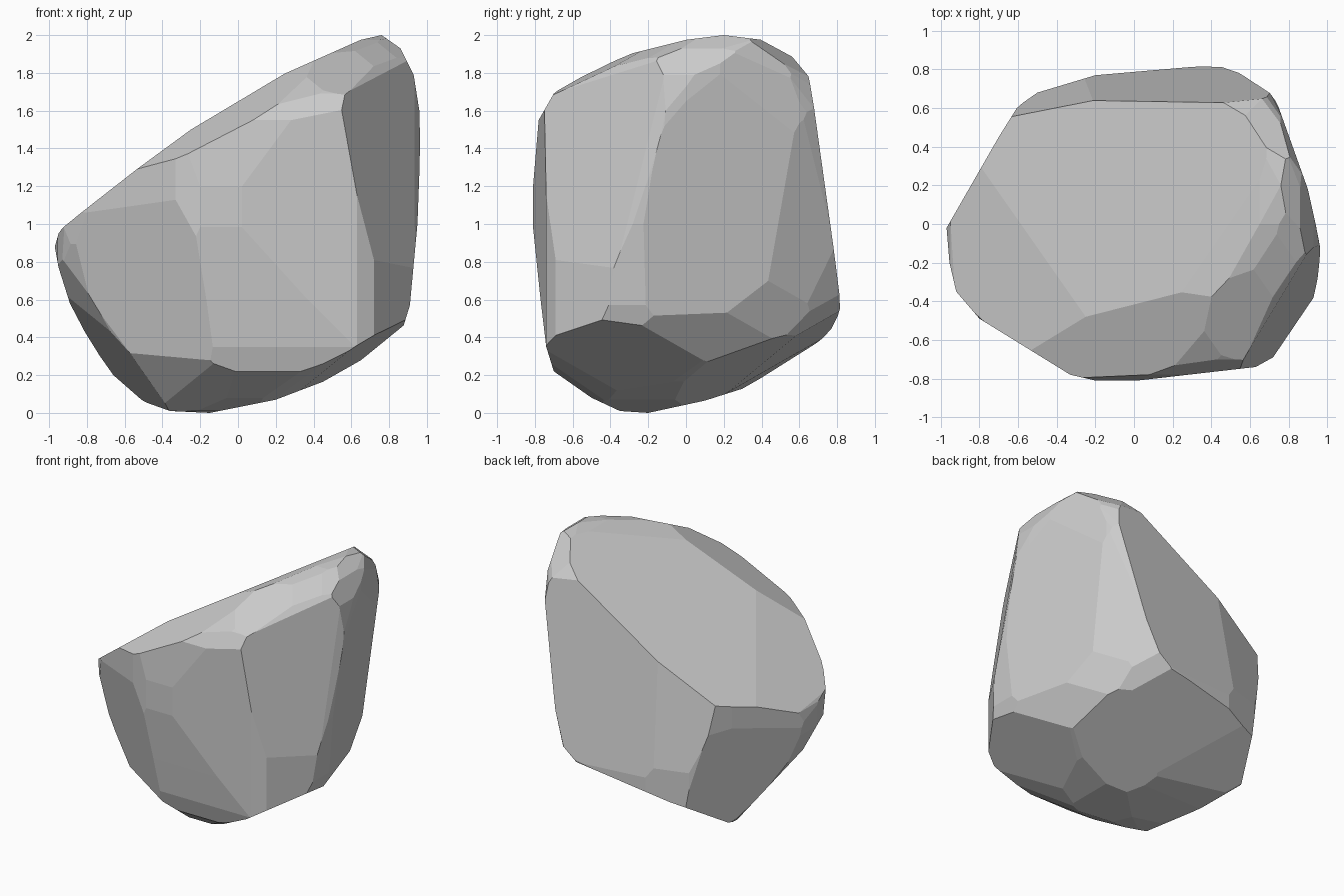
import bpy, bmesh
from math import radians, sin, cos
from mathutils import Vector

bm = bmesh.new()
bmesh.ops.create_cube(bm, size=4)
X, Y, Z = Vector((1, 0, 0)), Vector((0, 1, 0)), Vector((0, 0, 1))


def cut(point, normal):
    """Slice off everything beyond a plane and cap the hole."""
    geom = bm.verts[:] + bm.edges[:] + bm.faces[:]
    bmesh.ops.bisect_plane(bm, geom=geom, dist=1e-5, plane_co=Vector(point),
                           plane_no=Vector(normal).normalized(), clear_outer=True)
    edges = [e for e in bm.edges if e.is_boundary]
    if edges:
        bmesh.ops.holes_fill(bm, edges=edges, sides=0)


def cut_profile(points, a, b, origin=Vector()):
    """Trim the block to a counter-clockwise outline drawn on directions a and b."""
    for p, q in zip(points, points[1:] + points[:1]):
        cut(origin + p[0] * a + p[1] * b, (q[1] - p[1]) * a + (p[0] - q[0]) * b)


def slanted(azimuth, elevation):
    """Sideways and upward directions of a drawing plane seen from an angle."""
    az, el = radians(azimuth), radians(elevation)
    d = Vector((sin(az), -cos(az), 0))
    return Vector((cos(az), sin(az), 0)), cos(el) * Z - sin(el) * d


# Outlines: front (x, z), side (y, z) and top (x, y)
front = [(-.97, .88), (-.95, .77), (-.89, .58), (-.78, .37), (-.66, .2), (-.5, .06), (-.36, .01),
         (-.15, 0), (.2, .07), (.45, .165), (.75, .335), (.87, .44), (.91, .57), (.95, 1.0),
         (.965, 1.4), (.96, 1.6), (.93, 1.79), (.86, 1.93), (.76, 2), (.65, 1.975), (.2, 1.775),
         (-.35, 1.48), (-.65, 1.24), (-.9, 1.02), (-.95, .95)]
side = [(-.82, 1.08), (-.77, .6), (-.74, .35), (-.7, .22), (-.5, .08), (-.35, .01), (-.2, 0),
        (.1, .065), (.4, .16), (.7, .325), (.77, .41), (.815, .55), (.81, .7), (.78, 1.12),
        (.75, 1.4), (.7, 1.65), (.65, 1.78), (.55, 1.9), (.4, 1.975), (.2, 2), (0, 1.975),
        (-.3, 1.9), (-.6, 1.77), (-.7, 1.69), (-.78, 1.55)]
top = [(-.97, -.02), (-.955, -.2), (-.92, -.35), (-.8, -.49), (-.33, -.78), (-.2, -.81),
       (.02, -.81), (.63, -.74), (.72, -.69), (.93, -.38), (.95, -.3), (.965, -.13), (.94, 0),
       (.9, .18), (.75, .6), (.7, .7), (.6, .78), (.5, .82), (.38, .82), (-.2, .77),
       (-.5, .68), (-.6, .61), (-.7, .45)]
cut_profile(front, X, Z)
cut_profile(side, Y, Z)
cut_profile(top, X, Y)

# Slanted outlines, measured from the middle of the stone
front_right = [(-.955, .09), (-.95, -.014), (-.875, -.318), (-.74, -.645), (-.515, -.885),
               (-.264, -1.035), (-.128, -1.045), (.06, -1.005), (.585, -.78), (.765, -.54),
               (.85, -.3), (.97, .595), (.94, .73), (.88, .83), (.8, .86), (-.48, .347)]
back_left = [(-.965, .493), (-.895, -.25), (-.84, -.507), (-.75, -.615), (-.115, -.888),
             (.29, -1.03), (.34, -1.02), (.8, -.53), (.938, -.29), (.96, -.068), (.91, .142),
             (.76, .488), (.59, .72), (.02, .985), (-.372, 1.062), (-.574, 1.069),
             (-.72, 1.057), (-.86, .95), (-.945, .696)]
cut_profile(front_right, *slanted(35, 25), Z)
cut_profile(back_left, *slanted(215, 25), Z)

# Oblique facets: point on the facet, outward normal
facets = [
    ((.33, -.36, 1.835), (-.5, -.38, 1)),     # front slope of top
    ((-.53, .35, 1.29), (-.755, .05, 1)),     # left of top
    ((.62, -.6, 1.73), (.6, -.55, .6)),       # bevel front right
    ((.7, .57, 1.83), (.3, .6, .75)),         # back peak corner
    ((-.55, -.645, 1.1), (-.5, -.85, -.17)),  # front left
    ((.73, -.7, .71), (.84, -.55, .14)),      # front right
    ((.93, -.37, .82), (.9, -.43, .11)),      # front right, inner
    ((.965, -.13, 1.5), (1, .29, -.085)),     # right
    ((.4, .82, .55), (-.083, 1, .157)),       # back
    ((-.35, .73, .6), (-.3, 1, .17)),         # back, left part
    ((-.78, .31, .9), (-.86, .52, -.12)),     # back left
    ((0, 0, .03), (.31, .38, -1)),            # underside, back right
    ((-.65, -.6, .28), (-.6, -.4, -1)),       # underside, front left
    ((.7, -.65, .31), (.3, -.4, -1)),         # underside, front right
]
for point, normal in facets:
    cut(point, normal)

# Tidy slivers, then build the stone
bmesh.ops.remove_doubles(bm, verts=bm.verts, dist=.008)
bmesh.ops.recalc_face_normals(bm, faces=bm.faces)
mesh = bpy.data.meshes.new("boulder")
bm.to_mesh(mesh)
bm.free()
boulder = bpy.data.objects.new("boulder", mesh)
bpy.context.collection.objects.link(boulder)
